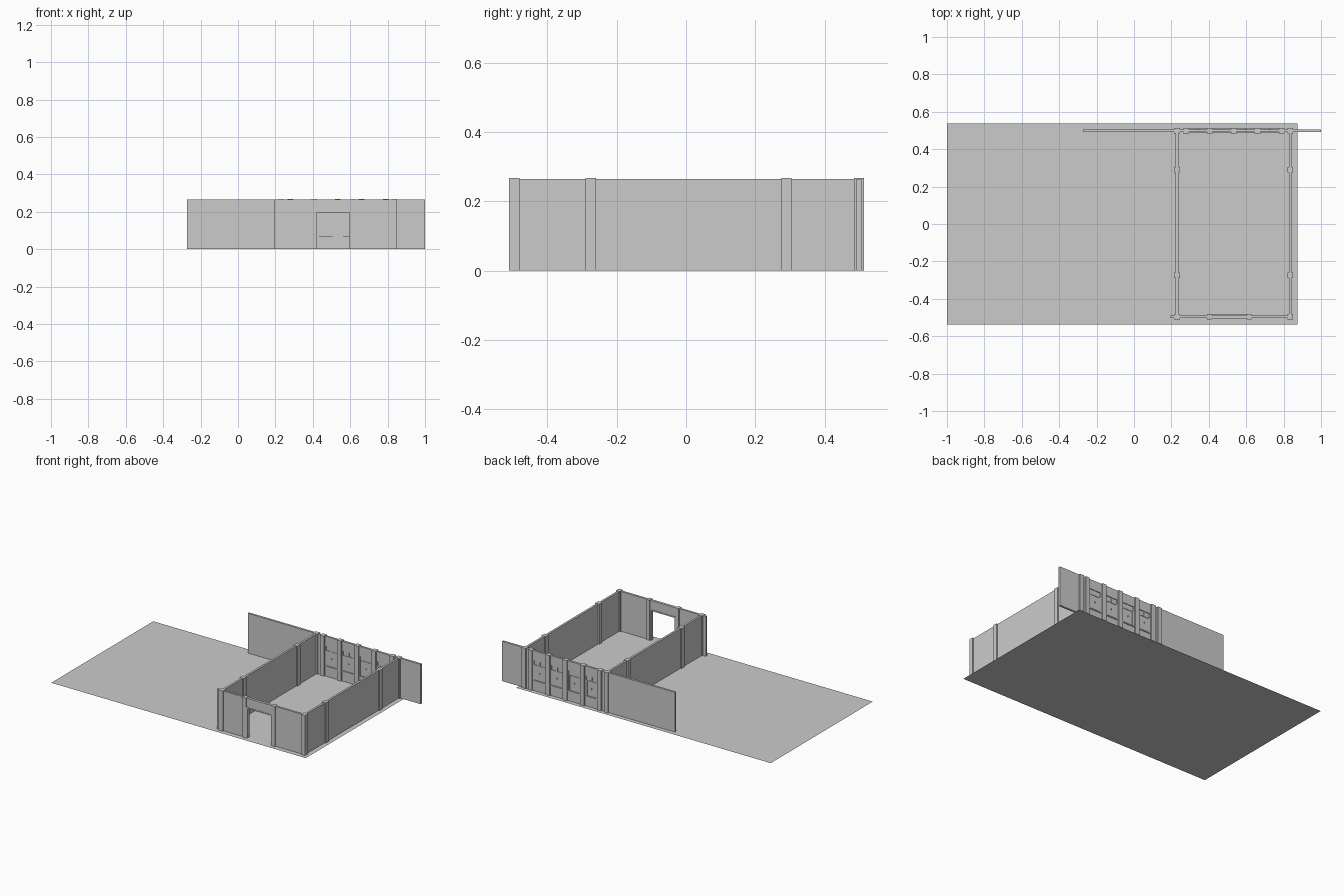
import bpy

if "Cube" in bpy.data.objects:
    bpy.data.objects.remove(bpy.data.objects["Cube"])

H = 0.265      # wall height
T = 0.014      # wall thickness
P = 0.03       # pillar width
XL, XR = 0.23, 0.836
YF, YB = -0.495, 0.499


def box(name, x0, x1, y0, y1, z0, z1):
    bpy.ops.mesh.primitive_cube_add(size=1, location=((x0 + x1) / 2, (y0 + y1) / 2, (z0 + z1) / 2))
    ob = bpy.context.object
    ob.name = name
    ob.scale = (x1 - x0, y1 - y0, z1 - z0)
    bpy.ops.object.transform_apply(location=False, rotation=False, scale=True)
    return ob


def wall_x(name, x0, x1, y, z0=0, z1=H, t=T):
    return box(name, x0, x1, y - t / 2, y + t / 2, z0, z1)


def pillar(name, x, y, w=P):
    return box(name, x - w / 2, x + w / 2, y - P / 2, y + P / 2, 0, H + 0.002)


# ground sheet
bpy.ops.mesh.primitive_plane_add(size=1, location=(-0.0625, 0, 0))
ground = bpy.context.object
ground.name = "floor_sheet"
ground.scale = (1.875, 1.073, 1)

# side walls with their pillars
for side, x in (("left", XL), ("right", XR)):
    box(side + "_wall", x - T / 2, x + T / 2, YF, YB, 0, H)
    for y in (YF, -0.275, 0.29, YB):
        pillar(side + "_pillar", x, y)

# front wall with door opening
D0, D1, DZ = 0.415, 0.604, 0.205
wall_x("front_wall_left", 0.195, D0, YF)
wall_x("front_wall_right", D1, XR, YF)
wall_x("door_lintel", D0, D1, YF, DZ, H, 0.018)
pillar("door_pillar_left", D0 - 0.012, YF, 0.024)
pillar("door_pillar_right", D1 + 0.012, YF, 0.024)
wall_x("door_frame_left", D0, D0 + 0.008, YF, 0, DZ, 0.022)
wall_x("door_frame_right", D1 - 0.008, D1, YF, 0, DZ, 0.022)
wall_x("door_frame_top", D0, D1, YF, DZ - 0.008, DZ, 0.022)

# back wall ends
posts = [0.28, 0.405, 0.533, 0.66, 0.79]
wall_x("back_wall_left", -0.272, posts[0], YB)
wall_x("back_wall_right", posts[-1], 1.0, YB)
for x in posts:
    pillar("back_pillar", x, YB)

# window bays between the back pillars
Z0, Z1, ZT = 0.065, 0.2, 0.168
for a, b in zip(posts, posts[1:]):
    a, b = a + P / 2, b - P / 2
    w0, w1, mid = a + 0.008, b - 0.008, (a + b) / 2
    wall_x("window_apron", a, b, YB, 0, Z0)
    wall_x("window_header", a, b, YB, Z1, H)
    wall_x("window_jamb", a, w0, YB, Z0, Z1)
    wall_x("window_jamb", w1, b, YB, Z0, Z1)
    wall_x("window_pane", w0, w1, YB, Z0, Z1, 0.004)
    wall_x("window_sill", a, b, YB, Z0 - 0.004, Z0 + 0.004, 0.022)
    wall_x("window_transom", w0, w1, YB, ZT - 0.003, ZT + 0.003, 0.01)
    for m in (w0 + 0.003, w1 - 0.003):
        wall_x("sash_stile", m - 0.003, m + 0.003, YB, Z0, ZT, 0.01)
    wall_x("transom_mullion", mid - 0.003, mid + 0.003, YB, ZT, Z1, 0.01)
    wall_x("window_handle", mid - 0.002, mid + 0.002, YB, 0.118, 0.126, 0.016)
